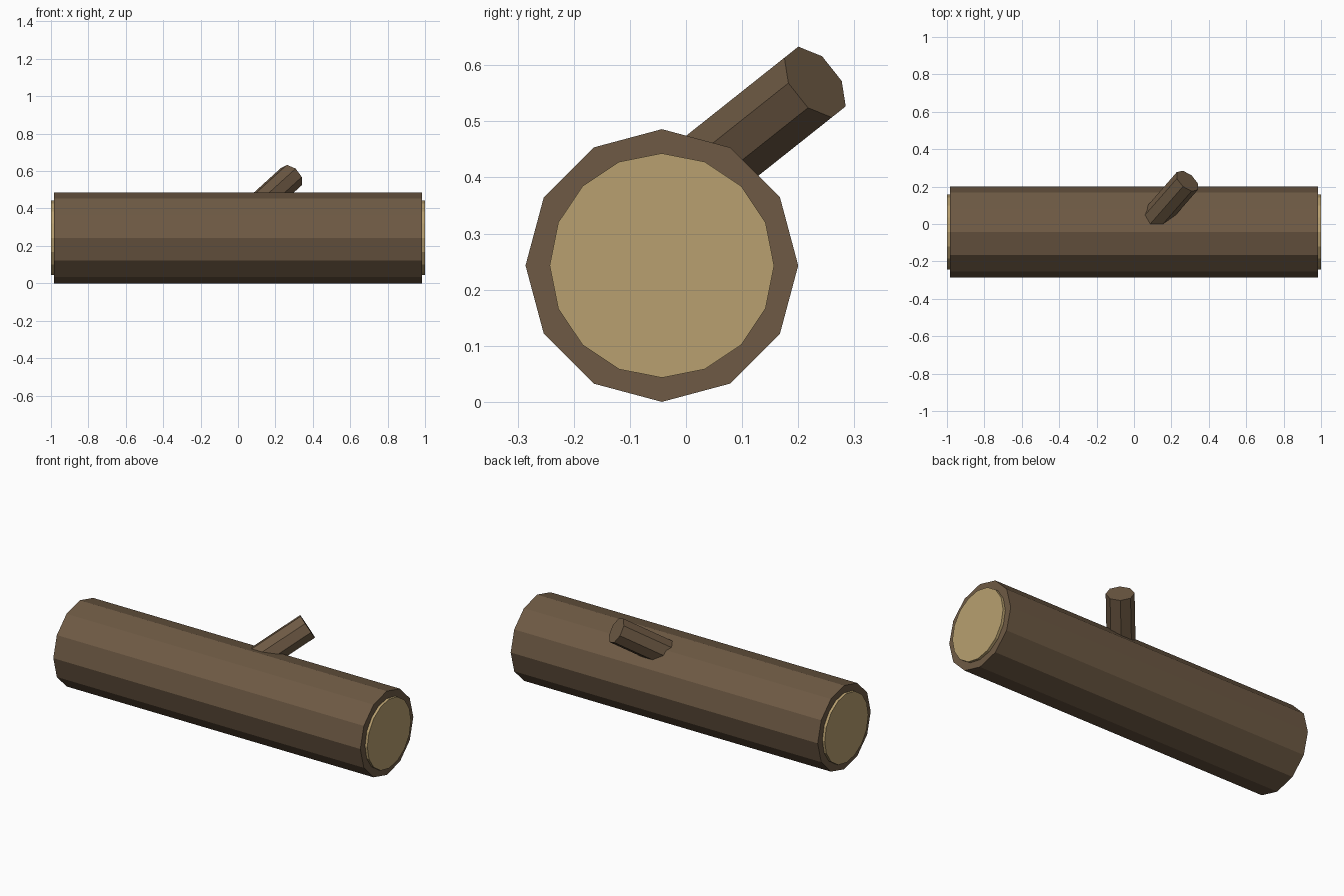
import bpy, math
from mathutils import Vector, Matrix

if "Cube" in bpy.data.objects:
    bpy.data.objects.remove(bpy.data.objects["Cube"])


def material(name, color):
    m = bpy.data.materials.new(name)
    m.diffuse_color = (*color, 1)
    m.use_nodes = True
    m.node_tree.nodes["Principled BSDF"].inputs["Base Color"].default_value = m.diffuse_color
    return m


bark = material("bark", (0.156, 0.102, 0.058))
cut_wood = material("cut_wood", (0.48, 0.35, 0.16))


def cylinder(name, sides, radius, start, end, side_axis, mat, turn=0.0):
    """Flat-shaded cylinder from start to end; first vertex points along side_axis, plus turn."""
    start, end = Vector(start), Vector(end)
    z = (end - start).normalized()
    x = Vector(side_axis)
    x = (x - x.dot(z) * z).normalized()
    rot = Matrix((x, z.cross(x), z)).transposed() @ Matrix.Rotation(turn, 3, 'Z')
    bpy.ops.mesh.primitive_cylinder_add(vertices=sides, radius=radius, depth=(end - start).length)
    ob = bpy.context.object
    ob.name = name
    ob.matrix_world = Matrix.Translation((start + end) / 2) @ rot.to_4x4()
    ob.data.materials.append(mat)
    return ob


CY, CZ = -0.043, 0.243

# Main log
cylinder("log", 12, 0.243, (-0.985, CY, CZ), (0.985, CY, CZ), (0, 0, 1), bark)

# Pale cut faces at both ends
for name, s in (("left_cut_face", -1), ("right_cut_face", 1)):
    cylinder(name, 16, 0.2, (s * 0.97, CY, CZ), (s, CY, CZ), (0, 0, 1), cut_wood)

# Branch stub leaning right, back and up
direction = Vector((0.565, 0.646, 0.513)).normalized()
tip = Vector((0.285, 0.23, 0.57))
cylinder("branch_stub", 8, 0.0735, tip - direction * 0.4, tip,
         (0, -0.622, 0.783), bark, math.pi / 8)
